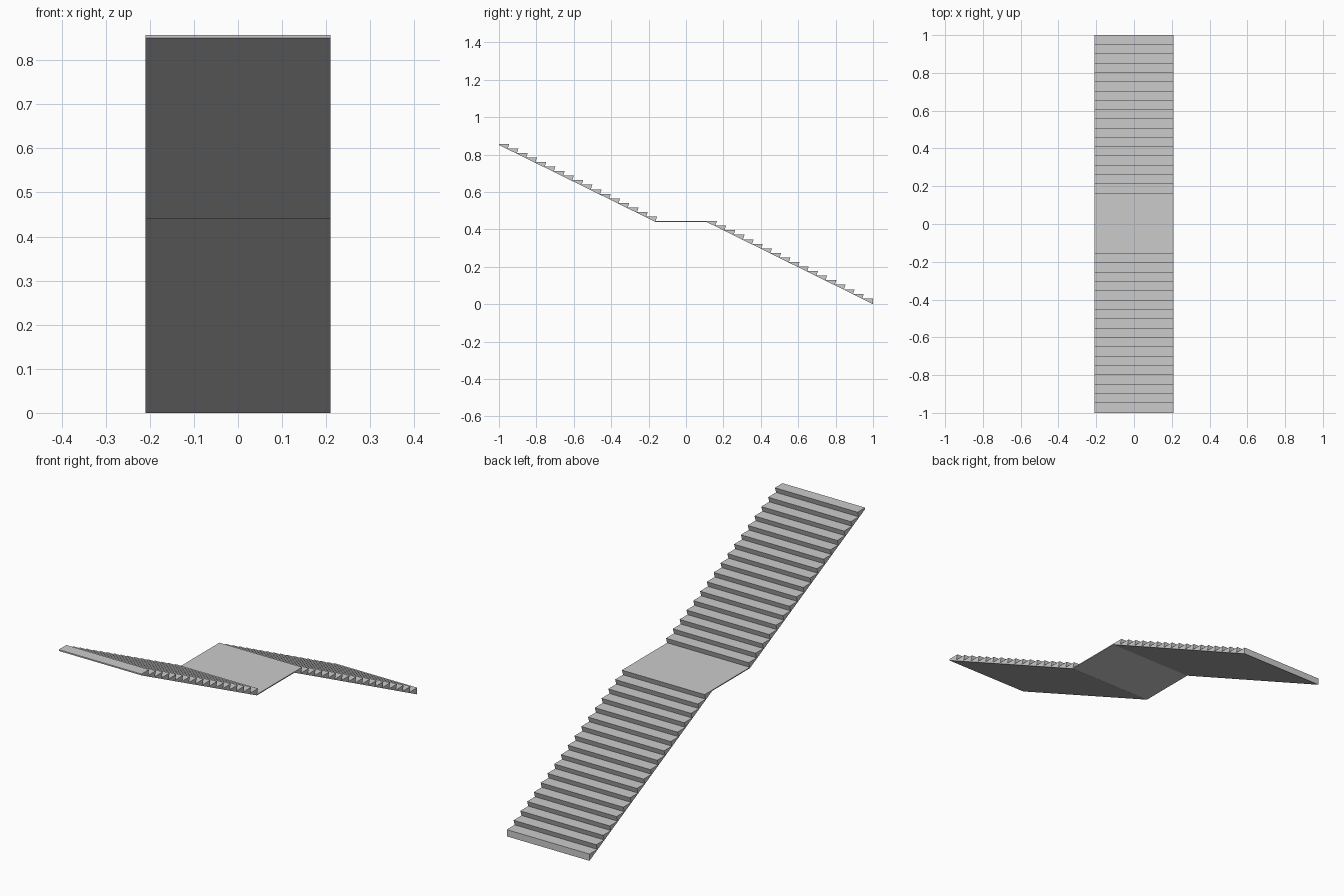
import bpy, bmesh

if "Cube" in bpy.data.objects:
    bpy.data.objects.remove(bpy.data.objects["Cube"])

HALF_W = 0.21
INSET = 0.008            # how far each riser leans back under its nosing
LANDING_Z = 0.444
RISE = 0.0243
SOFFIT_Z = 0.4395        # underside of the landing
LAND_FRONT, LAND_BACK = 0.11, -0.163


def extrude_profile(name, pts):
    """Closed solid from a (y, z) side profile, spanning the stair width."""
    bm = bmesh.new()
    face = bm.faces.new([bm.verts.new((-HALF_W, y, z)) for y, z in pts])
    ext = bmesh.ops.extrude_face_region(bm, geom=[face])
    moved = [g for g in ext["geom"] if isinstance(g, bmesh.types.BMVert)]
    bmesh.ops.translate(bm, verts=moved, vec=(2 * HALF_W, 0, 0))
    bmesh.ops.recalc_face_normals(bm, faces=bm.faces)
    mesh = bpy.data.meshes.new(name)
    bm.to_mesh(mesh)
    bm.free()
    obj = bpy.data.objects.new(name, mesh)
    bpy.context.collection.objects.link(obj)
    return obj


def steps(y_first, pitch, z_first, count):
    """Nosing points joined by leaning risers, climbing towards -y."""
    pts = [(y_first, z_first)]
    for i in range(1, count):
        y, z = y_first - i * pitch, z_first + i * RISE
        pts += [(y - INSET, z - RISE), (y, z)]
    return pts


# Lower flight: 17 treads, the 18th nosing is the landing edge
lower = [(1.0, 0.0)]
lower += steps(1.0, (1.0 - 0.165) / 17, LANDING_Z - 17 * RISE, 18)
lower += [(LAND_FRONT, LANDING_Z), (LAND_FRONT, SOFFIT_Z)]
extrude_profile("lower_flight", lower)

# Thin landing slab
extrude_profile("landing", [(LAND_FRONT, SOFFIT_Z), (LAND_FRONT, LANDING_Z),
                            (LAND_BACK, LANDING_Z), (LAND_BACK, SOFFIT_Z)])

# Upper flight: 17 treads, the last one ending at the back edge
upper = [(LAND_BACK, SOFFIT_Z), (LAND_BACK, LANDING_Z)]
upper += steps(-0.155, (0.945 - 0.155) / 16, LANDING_Z + RISE, 17)
upper += [(-1.0, LANDING_Z + 17 * RISE), (-1.0, 0.851)]
extrude_profile("upper_flight", upper)
